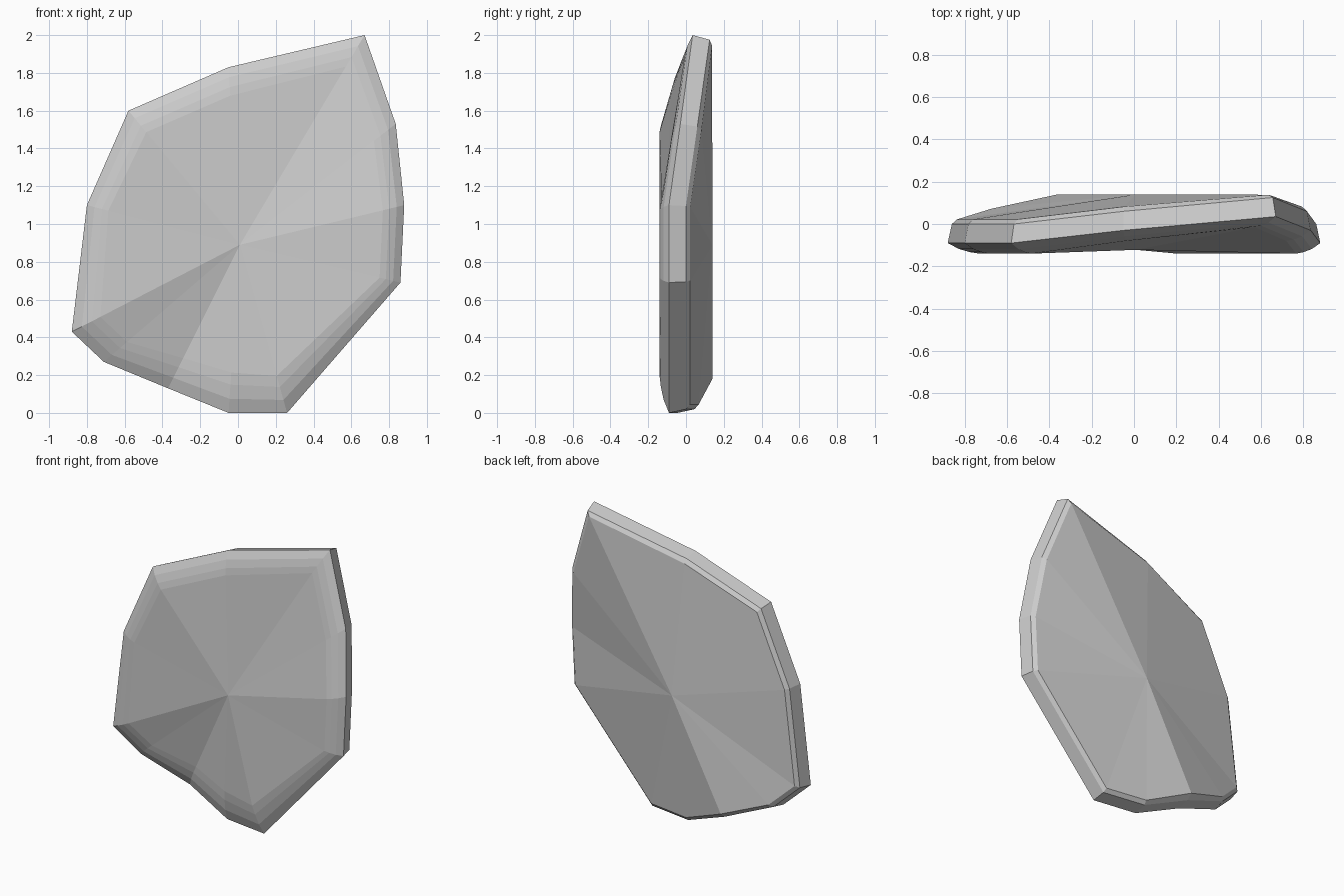
import bpy, bmesh

if "Cube" in bpy.data.objects:
    bpy.data.objects.remove(bpy.data.objects["Cube"])

# Front rim outline: x, depth y, height z, width of the front rounding as a fraction of radius
RIM = [
    (0.67, 0.035, 2.00, .15), (0.835, -.03, 1.53, .14), (0.88, -.09, 1.10, .13),
    (0.86, -.09, 0.69, .13), (0.26, -.09, 0.00, .22), (-.05, -.045, 0.00, .24),
    (-.37, 0.01, 0.13, .21), (-.71, -.04, 0.27, .17), (-.88, -.09, 0.43, .17),
    (-.80, -.09, 1.10, .14), (-.58, -.09, 1.60, .16), (-.05, -.03, 1.83, .16),
]
CX, CZ = 0.01, 0.89

# Rings from front to back: inset as (share of rounding, fixed fraction), y offset
RINGS = [
    (1.00, 0.0, -.050), (0.70, 0.0, -.043), (0.35, 0.0, -.028),   # rounded front rim
    (0.00, 0.0, 0.000),                                          # outermost edge
    (0.00, .022, 0.090), (0.00, .05, 0.112),                     # side wall and back chamfer
]

bm = bmesh.new()


def ring(share, fixed, dy):
    verts = []
    for x, y, z, w in RIM:
        s = 1 - share * w - fixed
        verts.append(bm.verts.new((CX + (x - CX) * s, min(y + dy, 0.14), CZ + (z - CZ) * s)))
    return verts


def cap(verts, y):
    c = bm.verts.new((CX, y, CZ))
    for i in range(len(verts)):
        bm.faces.new((c, verts[i - 1], verts[i]))


rings = [ring(*r) for r in RINGS]
for a, b in zip(rings, rings[1:]):
    for i in range(len(a)):
        bm.faces.new((a[i - 1], a[i], b[i], b[i - 1]))

# The back has a straight ridge running from the tip to the notch
rings[-1][0].co.y = 0.138
rings[-1][6].co = (-.36, 0.14, 0.18)

# Faceted front and ridged back
cap(rings[0], -.122)
cap(rings[-1], 0.14)
bmesh.ops.recalc_face_normals(bm, faces=bm.faces)

mesh = bpy.data.meshes.new("stone_slab")
bm.to_mesh(mesh)
bm.free()
slab = bpy.data.objects.new("stone_slab", mesh)
bpy.context.collection.objects.link(slab)
